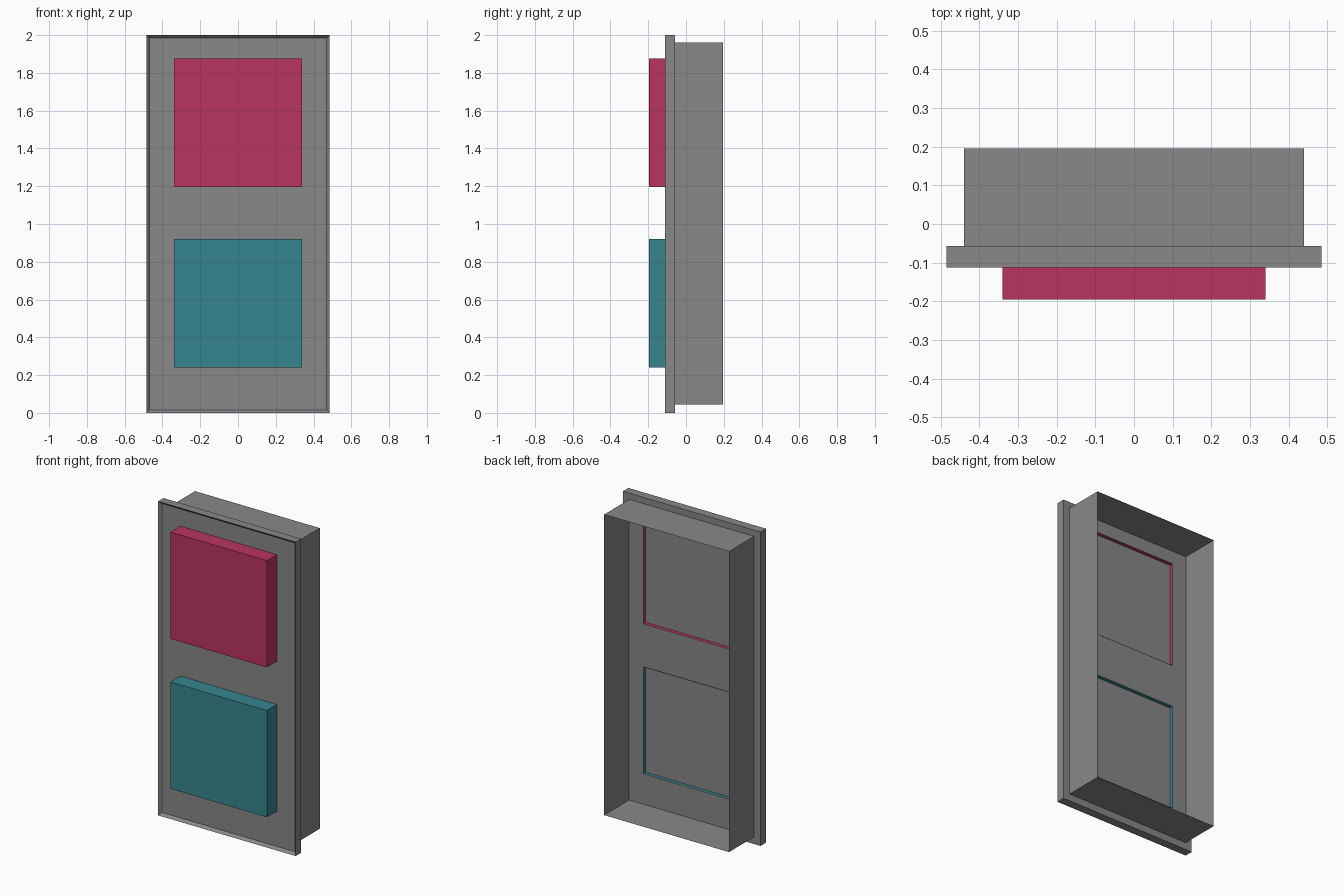
import bpy, bmesh

default = bpy.data.objects.get("Cube")
if default:
    bpy.data.objects.remove(default, do_unlink=True)


def material(name, rgb):
    mat = bpy.data.materials.new(name)
    mat.use_nodes = True
    mat.diffuse_color = (*rgb, 1)
    mat.node_tree.nodes["Principled BSDF"].inputs["Base Color"].default_value = (*rgb, 1)
    return mat


GREY = material("housing grey", (0.246, 0.246, 0.246))
RED = material("button crimson", (0.491, 0.036, 0.114))
TEAL = material("button teal", (0.037, 0.235, 0.275))


def box(name, mat, x, y, z, edit=None):
    """Box spanning the given ranges; edit may change its bmesh."""
    bm = bmesh.new()
    bmesh.ops.create_cube(bm, size=1)
    for v in bm.verts:
        v.co = [lo + (c + 0.5) * (hi - lo) for c, (lo, hi) in zip(v.co, (x, y, z))]
    bm.normal_update()
    if edit:
        edit(bm)
    mesh = bpy.data.meshes.new(name)
    bm.to_mesh(mesh)
    bm.free()
    mesh.materials.append(mat)
    obj = bpy.data.objects.new(name, mesh)
    bpy.context.collection.objects.link(obj)
    return obj


def drop(bm, test):
    bmesh.ops.delete(bm, geom=[f for f in bm.faces if test(f.normal)], context='FACES')


def open_back(bm):
    drop(bm, lambda n: n.y > 0.5)


def open_ends(bm):
    drop(bm, lambda n: abs(n.y) > 0.5)


def recess_front(bm):
    front = [f for f in bm.faces if f.normal.y < -0.5]
    bmesh.ops.inset_region(bm, faces=front, thickness=0.023)
    for v in front[0].verts:
        v.co.y += 0.017


FRONT, BACK = -0.112, -0.057

# Face plate with a raised rim
plate = box("face_plate", GREY, (-0.485, 0.485), (FRONT, BACK), (0, 2), recess_front)

# Thin-walled housing, open at the back
box("rear_housing", GREY, (-0.44, 0.44), (BACK, 0.195), (0.045, 1.96), open_ends)

# Hollow buttons whose walls line shallow pockets behind the plate
for name, mat, low in (("upper_button", RED, 1.195), ("lower_button", TEAL, 0.24)):
    high = low + 0.68
    box(name, mat, (-0.34, 0.34), (-0.195, BACK), (low, high), open_back)
    gap = 0.001
    cutter = box("pocket_cutter", GREY, (-0.34 - gap, 0.34 + gap), (-0.08, 0),
                 (low - gap, high + gap))
    cutter.hide_render = True
    mod = plate.modifiers.new("pocket", 'BOOLEAN')
    mod.operation = 'DIFFERENCE'
    mod.solver = 'EXACT'
    mod.object = cutter
    bpy.context.view_layer.objects.active = plate
    bpy.ops.object.modifier_apply(modifier=mod.name)
    bpy.data.objects.remove(cutter, do_unlink=True)
